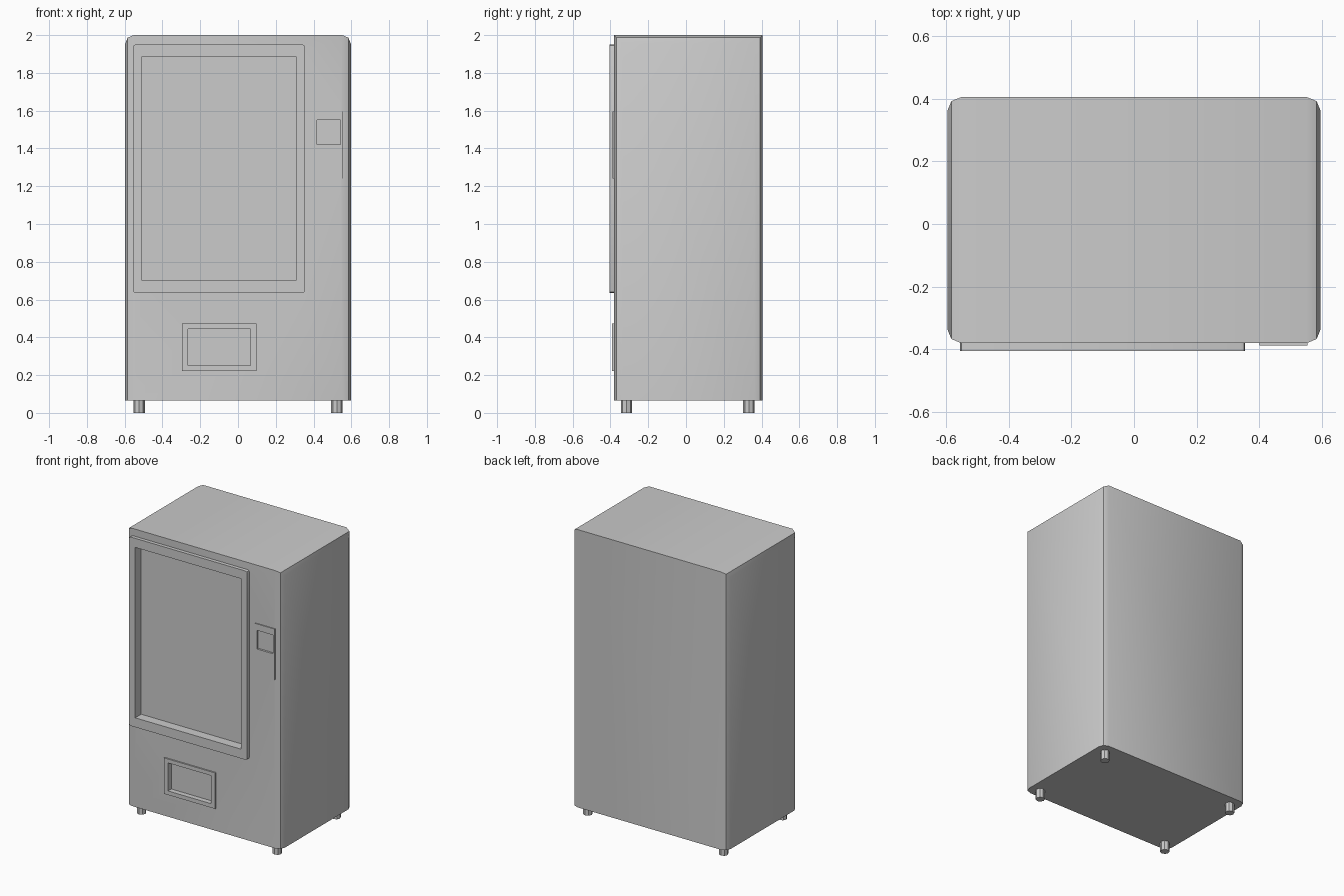
import bpy, bmesh

if "Cube" in bpy.data.objects:
    bpy.data.objects.remove(bpy.data.objects["Cube"])


def box(name, x, y, z, bevel=0.0, segments=2, pick=None):
    """Box from axis ranges; pick chooses which edges are rounded."""
    bm = bmesh.new()
    bmesh.ops.create_cube(bm, size=1)
    for v in bm.verts:
        for i, (lo, hi) in enumerate((x, y, z)):
            v.co[i] = lo if v.co[i] < 0 else hi
    if bevel:
        edges = [e for e in bm.edges if pick(e)]
        bmesh.ops.bevel(bm, geom=edges, offset=bevel, segments=segments,
                        profile=0.5, affect='EDGES')
    mesh = bpy.data.meshes.new(name)
    bm.to_mesh(mesh)
    bm.free()
    ob = bpy.data.objects.new(name, mesh)
    bpy.context.collection.objects.link(ob)
    return ob


def activate(ob):
    bpy.ops.object.select_all(action='DESELECT')
    ob.select_set(True)
    bpy.context.view_layer.objects.active = ob


def along(e, axis):
    d = e.verts[0].co - e.verts[1].co
    return abs(d[axis]) > 0.9 * d.length


def carve(targets, x, y, z):
    """Cut a box-shaped recess out of several parts."""
    cutter = box("recess_cutter", x, y, z)
    cutter.hide_render = True
    for ob in targets:
        mod = ob.modifiers.new("recess", 'BOOLEAN')
        mod.operation = 'DIFFERENCE'
        mod.solver = 'EXACT'
        mod.object = cutter
        activate(ob)
        bpy.ops.object.modifier_apply(modifier=mod.name)
    bpy.data.objects.remove(cutter)


FRONT = -0.381

# Cabinet: rounded upright corners and rounded top side edges
cabinet = box("cabinet", (-0.597, 0.597), (FRONT, 0.406), (0.065, 2.0), 0.045, 2,
              lambda e: along(e, 2) or (along(e, 1) and e.verts[0].co.z > 1))

# Display window frame with slightly rounded corners
window = box("window_frame", (-0.556, 0.355), (-0.406, FRONT + 0.002), (0.635, 1.95),
             0.014, 2, lambda e: along(e, 1))
carve([cabinet, window], (-0.508, 0.308), (-0.5, -0.34), (0.70, 1.887))

# Delivery hatch
hatch = box("delivery_hatch_frame", (-0.297, 0.097), (-0.391, FRONT + 0.002), (0.222, 0.472))
carve([cabinet, hatch], (-0.265, 0.065), (-0.5, -0.355), (0.25, 0.445))

# Payment panel with a recessed screen
panel = box("payment_panel", (0.402, 0.554), (-0.388, FRONT + 0.002), (1.24, 1.595))
carve([cabinet, panel], (0.417, 0.543), (-0.5, -0.374), (1.42, 1.55))

for ob in (cabinet, window):
    activate(ob)
    bpy.ops.object.shade_smooth_by_angle(angle=0.6)

# Feet
for sx, side in ((-1, "left"), (1, "right")):
    for y, end in ((-0.315, "front"), (0.333, "back")):
        bpy.ops.mesh.primitive_cylinder_add(vertices=8, radius=0.03, depth=0.07,
                                            location=(sx * 0.523, y, 0.035))
        bpy.context.object.name = f"{end}_{side}_foot"
